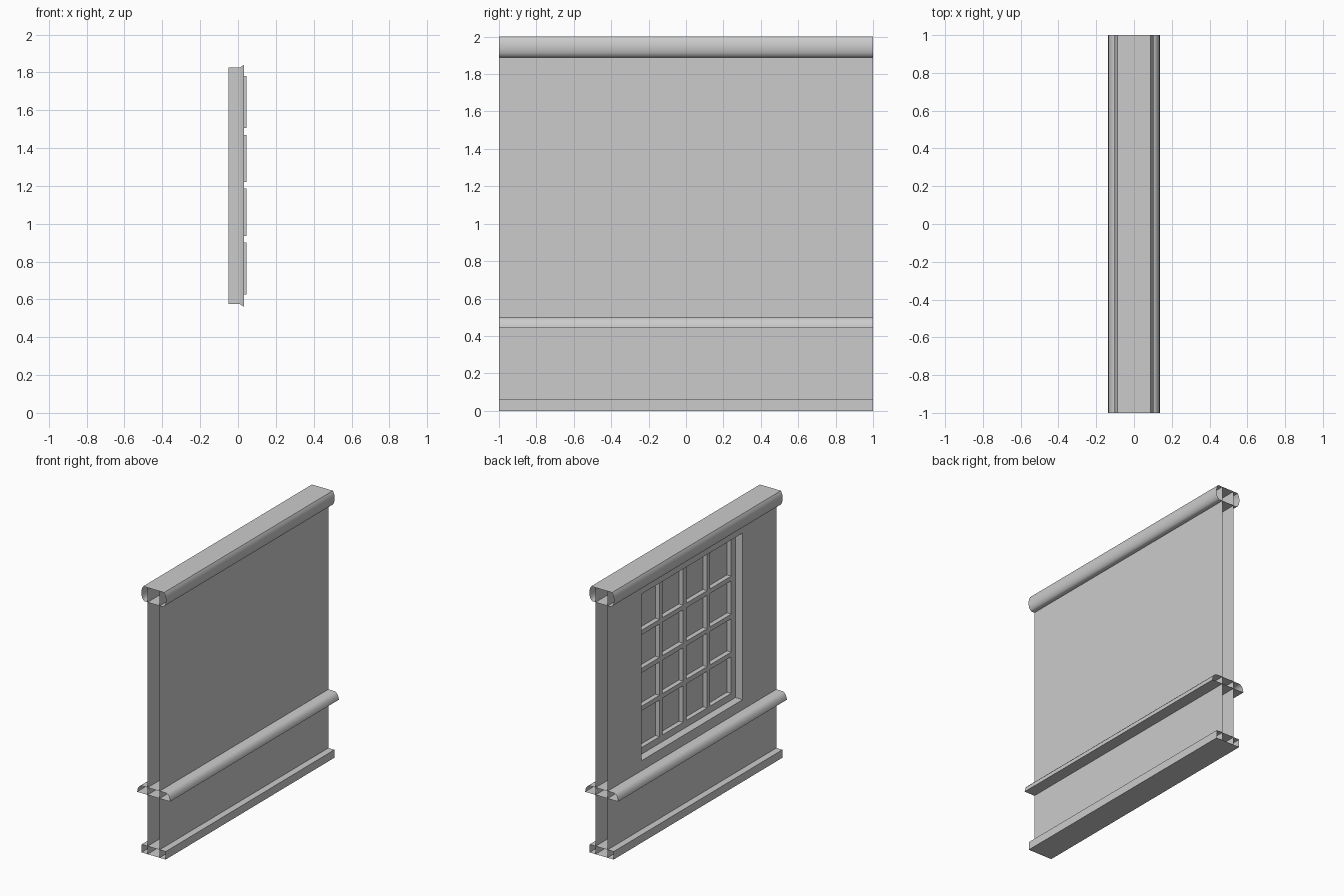
import bpy
import bmesh
import math

cube = bpy.data.objects.get("Cube")
if cube:
    bpy.data.objects.remove(cube)

GREY = (0.6, 0.6, 0.6, 1.0)
paint = bpy.data.materials.new("light_grey")
paint.use_nodes = True
paint.diffuse_color = GREY
paint.node_tree.nodes["Principled BSDF"].inputs["Base Color"].default_value = GREY

FACE = 0.05      # half wall thickness
SASH = 0.01      # front of the window sash
GLASS = 0.045    # depth of the panes


def finish(name, bm, smooth=False):
    bmesh.ops.remove_doubles(bm, verts=bm.verts, dist=1e-5)
    mesh = bpy.data.meshes.new(name)
    bm.to_mesh(mesh)
    bm.free()
    obj = bpy.data.objects.new(name, mesh)
    mesh.materials.append(paint)
    bpy.context.collection.objects.link(obj)
    if smooth:
        bpy.ops.object.select_all(action="DESELECT")
        obj.select_set(True)
        bpy.context.view_layer.objects.active = obj
        bpy.ops.object.shade_smooth_by_angle(angle=math.radians(35))


def quad(bm, points):
    bm.faces.new([bm.verts.new(p) for p in points])


def sheet(bm, x, ys, zs, facing, skip=()):
    """Upright sheet split at ys and zs, leaving out the cells in skip."""
    for i in range(len(ys) - 1):
        for j in range(len(zs) - 1):
            if (i, j) in skip:
                continue
            y0, y1, z0, z1 = ys[i], ys[i + 1], zs[j], zs[j + 1]
            pts = [(x, y0, z0), (x, y1, z0), (x, y1, z1), (x, y0, z1)]
            quad(bm, pts if facing > 0 else pts[::-1])


def sleeve(bm, x0, x1, y0, y1, z0, z1, flare=0.0, inward=True):
    """Four sides of a rectangular opening running from x0 to x1."""
    f = flare
    near = [(x0, y0, z0), (x0, y1, z0), (x0, y1, z1), (x0, y0, z1)]
    far = [(x1, y0 - f, z0 - f), (x1, y1 + f, z0 - f),
           (x1, y1 + f, z1 + f), (x1, y0 - f, z1 + f)]
    for i in range(4):
        k = (i + 1) % 4
        pts = [near[i], near[k], far[k], far[i]]
        quad(bm, pts[::-1] if inward else pts)


def trim(name, half):
    """Open-ended moulding: a mirrored x/z profile swept along the wall."""
    loop = half + [(-x, z) for x, z in reversed(half)]
    bm = bmesh.new()
    for (xa, za), (xb, zb) in zip(loop, loop[1:] + loop[:1]):
        quad(bm, [(xa, -1, za), (xa, 1, za), (xb, 1, zb), (xb, -1, zb)])
    finish(name, bm, smooth=True)


# Wall: plain sheet on one side, sheet with a window opening on the other
Y, Z0, Z1 = 0.6, 0.575, 1.825
bm = bmesh.new()
sheet(bm, FACE, [-1, 1], [0, 2], 1)
sheet(bm, -FACE, [-1, -Y, Y, 1], [0, Z0, Z1, 2], -1, skip={(1, 1)})
finish("wall", bm)

# Window reveal, and the flared casing hidden within the wall
bm = bmesh.new()
sleeve(bm, -FACE, SASH, -Y, Y, Z0, Z1)
finish("window_reveal", bm)
bm = bmesh.new()
sleeve(bm, SASH, 0.032, -Y, Y, Z0, Z1, flare=0.015, inward=False)
finish("window_casing", bm)

# Sash with four by four sunken panes; odd cells are the openings
ys = [-Y, -0.55, -0.3, -0.265, -0.02, 0.02, 0.265, 0.3, 0.55, Y]
zs = [Z0, 0.625, 0.9, 0.935, 1.185, 1.22, 1.47, 1.505, 1.78, Z1]
panes = {(i, j) for i in range(1, 9, 2) for j in range(1, 9, 2)}
sash, glass = bmesh.new(), bmesh.new()
sheet(sash, SASH, ys, zs, -1, skip=panes)
for i, j in panes:
    sleeve(sash, SASH, GLASS, ys[i], ys[i + 1], zs[j], zs[j + 1])
    sheet(glass, GLASS, ys[i:i + 2], zs[j:j + 2], -1)
finish("window_sash", sash)
finish("window_panes", glass)

# Mouldings
trim("base_board", [(0.1, 0), (0.1, 0.06)])
trim("chair_rail", [(0.137, 0.445), (0.135, 0.462), (0.128, 0.479),
                    (0.117, 0.493), (0.103, 0.5)])
trim("top_cap", [(0.076, 1.89), (0.087, 1.897), (0.096, 1.912), (0.101, 1.932),
                 (0.102, 1.953), (0.099, 1.973), (0.094, 1.988), (0.087, 2.0)])
